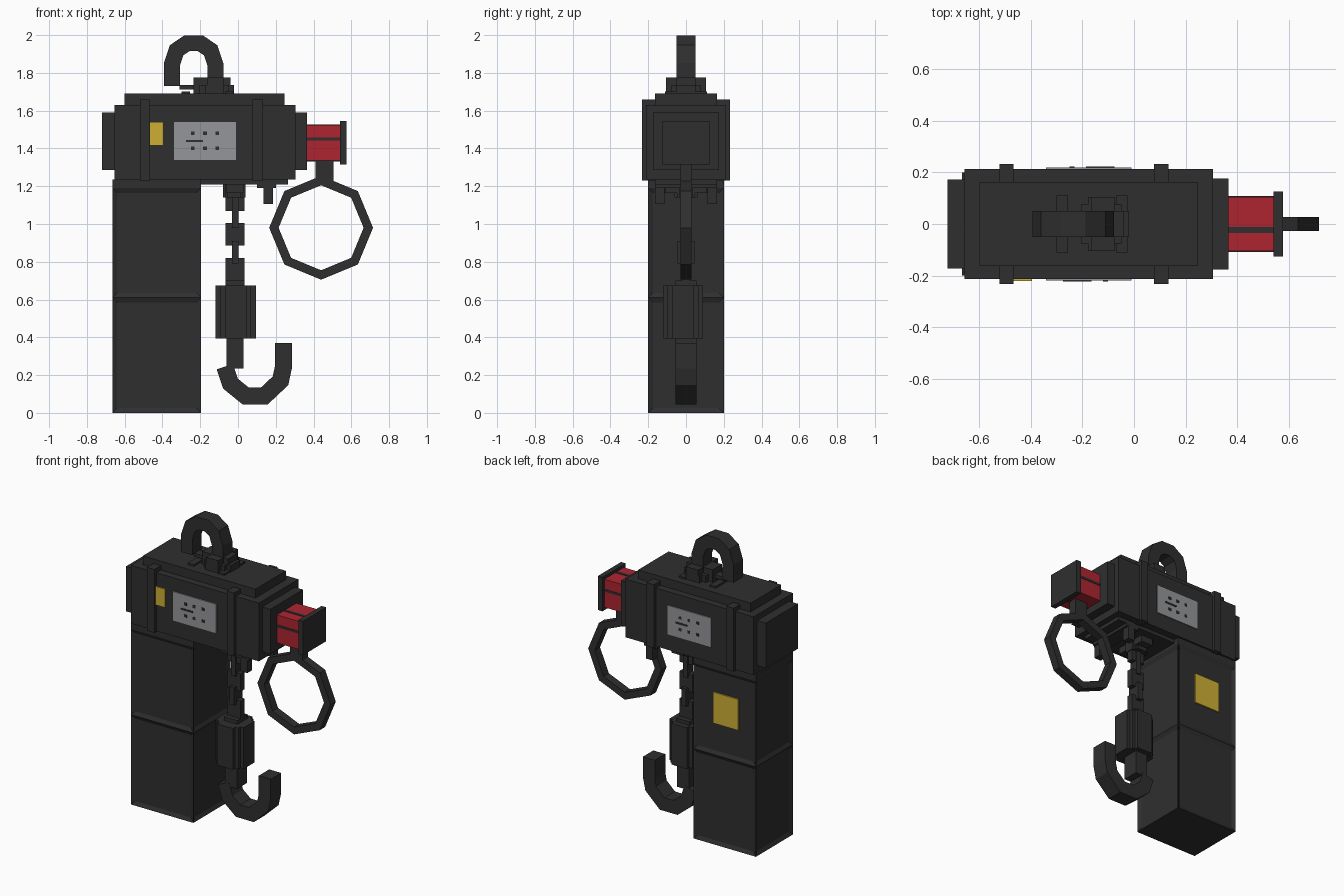
import bpy
import bmesh
import math
from mathutils import Vector

default_cube = bpy.data.objects.get("Cube")
if default_cube:
    bpy.data.objects.remove(default_cube, do_unlink=True)


def make_material(name, red, green, blue):
    material = bpy.data.materials.new(name)
    material.use_nodes = True
    color = (red, green, blue, 1)
    material.diffuse_color = color
    material.node_tree.nodes["Principled BSDF"].inputs["Base Color"].default_value = color
    return material


dark = make_material("dark grey metal", .028, .028, .028)
red_paint = make_material("red paint", .42, .018, .03)
yellow = make_material("yellow label", .62, .43, .035)
silver = make_material("silver plate", .3, .305, .32)


def finish(name, mesh_builder, material):
    """Turn a bmesh into a named, flat shaded object."""
    bmesh.ops.recalc_face_normals(mesh_builder, faces=mesh_builder.faces)
    mesh = bpy.data.meshes.new(name)
    mesh_builder.to_mesh(mesh)
    mesh_builder.free()
    mesh.materials.append(material)
    part = bpy.data.objects.new(name, mesh)
    bpy.context.collection.objects.link(part)
    return part


def box_mesh(x_range, y_range, z_range):
    builder = bmesh.new()
    bmesh.ops.create_cube(builder, size=1)
    ranges = (x_range, y_range, z_range)
    for vert in builder.verts:
        vert.co = Vector([high if c > 0 else low for c, (low, high) in zip(vert.co, ranges)])
    return builder


def box(name, material, x_range, y_range, z_range):
    """Box from its limits; a single y value means symmetric about the middle."""
    if not isinstance(y_range, tuple):
        y_range = (-y_range, y_range)
    return finish(name, box_mesh(x_range, y_range, z_range), material)


def ribbon(name, path, half_width, half_depth, closed=False):
    """Square bar with mitred corners swept along a path in the xz plane."""
    points = [Vector(p) for p in path]
    count = len(points)
    builder = bmesh.new()
    rings = []
    for i, point in enumerate(points):
        before = points[i - 1] if i or closed else None
        after = points[(i + 1) % count] if i < count - 1 or closed else None
        into = (point - before).normalized() if before else (after - point).normalized()
        out = (after - point).normalized() if after else into
        tangent = (into + out).normalized()
        side = Vector((-tangent.y, tangent.x)) * half_width / tangent.dot(into)
        ring = []
        for sign, depth in ((-1, -half_depth), (1, -half_depth), (1, half_depth), (-1, half_depth)):
            corner = point + side * sign
            ring.append(builder.verts.new((corner.x, depth, corner.y)))
        rings.append(ring)
    for i in range(count if closed else count - 1):
        first, second = rings[i], rings[(i + 1) % count]
        for k in range(4):
            n = (k + 1) % 4
            builder.faces.new((first[k], first[n], second[n], second[k]))
    if not closed:
        builder.faces.new(rings[0])
        builder.faces.new(rings[-1])
    return finish(name, builder, dark)


def cross_block(name, center, reach, arm, z_range):
    """Two crossing boxes plus a square core, like a notched nut."""
    cx, cy = center
    core = (reach + arm) / 2
    for label, dx, dy in (("wide", reach, arm), ("deep", arm, reach), ("core", core, core)):
        box(f"{name}_{label}", dark, (cx - dx, cx + dx), (cy - dy, cy + dy), z_range)


# Chain container with recessed side panels
container = box_mesh((-.665, -.195), (-.2, .2), (0, 1.235))
for height in (.61, 1.19):
    bmesh.ops.bisect_plane(container, geom=container.verts[:] + container.edges[:] + container.faces[:],
                           plane_co=(0, 0, height), plane_no=(0, 0, 1))
container.normal_update()
panels = [f for f in container.faces if abs(f.normal.z) < .5 and f.calc_center_median().z < 1.19]
bmesh.ops.inset_individual(container, faces=panels, thickness=.035, depth=-.012)
finish("chain_container", container, dark)
box("container_label", yellow, (-.53, -.34), (.188, .197), (.82, 1.03))

# Motor housing and its stepped ends, top and bottom
box("motor_housing", dark, (-.655, .305), .212, (1.235, 1.63))
box("housing_top_plate", dark, (-.6, .245), .163, (1.63, 1.69))
box("housing_bottom_plate", dark, (-.6, .265), .163, (1.21, 1.24))
box("right_end_cap", dark, (-.72, -.655), .172, (1.285, 1.59))
box("left_end_cap", dark, (.305, .365), .175, (1.285, 1.59))
for name, start in (("right", -.52), ("left", .078)):
    box(name + "_housing_band", dark, (start, start + .055), .232, (1.23, 1.66))

# Silver rating plates, front and back, with small dark marks
plate_x = -.175
for name, facing in (("front", -1), ("back", 1)):
    def plate(part, material, x_limits, z_limits, inner, outer):
        """x limits run left to right as a reader sees the plate."""
        xs = tuple(sorted(plate_x - facing * x for x in x_limits))
        ys = tuple(sorted((facing * inner, facing * outer)))
        box(f"{name}_{part}", material, xs, ys, z_limits)

    plate("rating_plate", silver, (-.165, .165), (1.34, 1.54), .21, .219)
    for column in (-.065, 0, .065):
        for row in (1.4, 1.48):
            plate("plate_mark", dark, (column - .01, column + .01), (row - .009, row + .009), .217, .222)
    plate("plate_bar", dark, (-.1, -.01), (1.434, 1.446), .217, .222)
box("front_label", yellow, (-.465, -.395), (-.22, -.211), (1.415, 1.54))

# Red limiter with dark seams and end flange
box("red_limiter", red_paint, (.365, .54), .105, (1.335, 1.525))
box("limiter_level_seam", dark, (.365, .54), .108, (1.443, 1.459))
box("limiter_upright_seam", dark, (.365, .54), (-.034, -.012), (1.332, 1.528))
box("limiter_flange", dark, (.54, .575), .125, (1.315, 1.545))

# Octagonal pull ring and its post
ring_path = [(.44 + .25 * math.cos(i * math.tau / 8), .98 + .25 * math.sin(i * math.tau / 8))
             for i in range(8)]
ribbon("pull_ring", ring_path, .023, .028, closed=True)
box("ring_post", dark, (.41, .505), .028, (1.21, 1.34))

# Top suspension hook, latch and mount
ribbon("suspension_hook", [(-.35, 1.73), (-.35, 1.845), (-.325, 1.92), (-.27, 1.957), (-.2, 1.957),
                           (-.145, 1.92), (-.12, 1.845), (-.12, 1.7)], .042, .05)
box("hook_latch", dark, (-.31, -.2), .03, (1.713, 1.735))
cross_block("hook_mount", (-.125, 0), .105, .05, (1.68, 1.735))
box("hook_mount_collar", dark, (-.235, -.04), .05, (1.69, 1.775))
box("hook_mount_bar", dark, (-.165, -.075), .105, (1.69, 1.775))
for start in (-.3, -.07):
    box("mount_strip", dark, (start, start + .045), .11, (1.685, 1.702))

# Chain outlet and limit stops under the housing
cross_block("chain_outlet", (-.02, 0), .06, .035, (1.14, 1.215))
box("outlet_bar", dark, (-.06, .03), .11, (1.165, 1.215))
box("stop_bar", dark, (.1, .2), .163, (1.19, 1.215))
for name, start in (("front", -.165), ("back", .115)):
    box(name + "_limit_stop", dark, (.135, .185), (start, start + .05), (1.105, 1.2))

# Chain of alternating links
chain_x = -.015
for bottom, top in ((1.07, 1.15), (.885, 1.005), (.69, .82)):
    box("wide_link", dark, (chain_x - .05, chain_x + .05), .022, (bottom, top))
for bottom, top, depth in ((.98, 1.18, .03), (.79, .91, .045)):
    box("deep_link", dark, (chain_x - .018, chain_x + .018), depth, (bottom, top))

# Lower hook block and load hook
cross_block("hook_block", (-.012, -.015), .106, .058, (.395, .675))
box("hook_block_cap", dark, (-.065, .035), .055, (.67, .7))
box("hook_stem", dark, (-.06, .03), .055, (.235, .4))
ribbon("load_hook", [(-.07, .245), (-.04, .155), (.04, .09), (.14, .09), (.225, .17),
                     (.24, .24), (.24, .37)], .045, .056)
